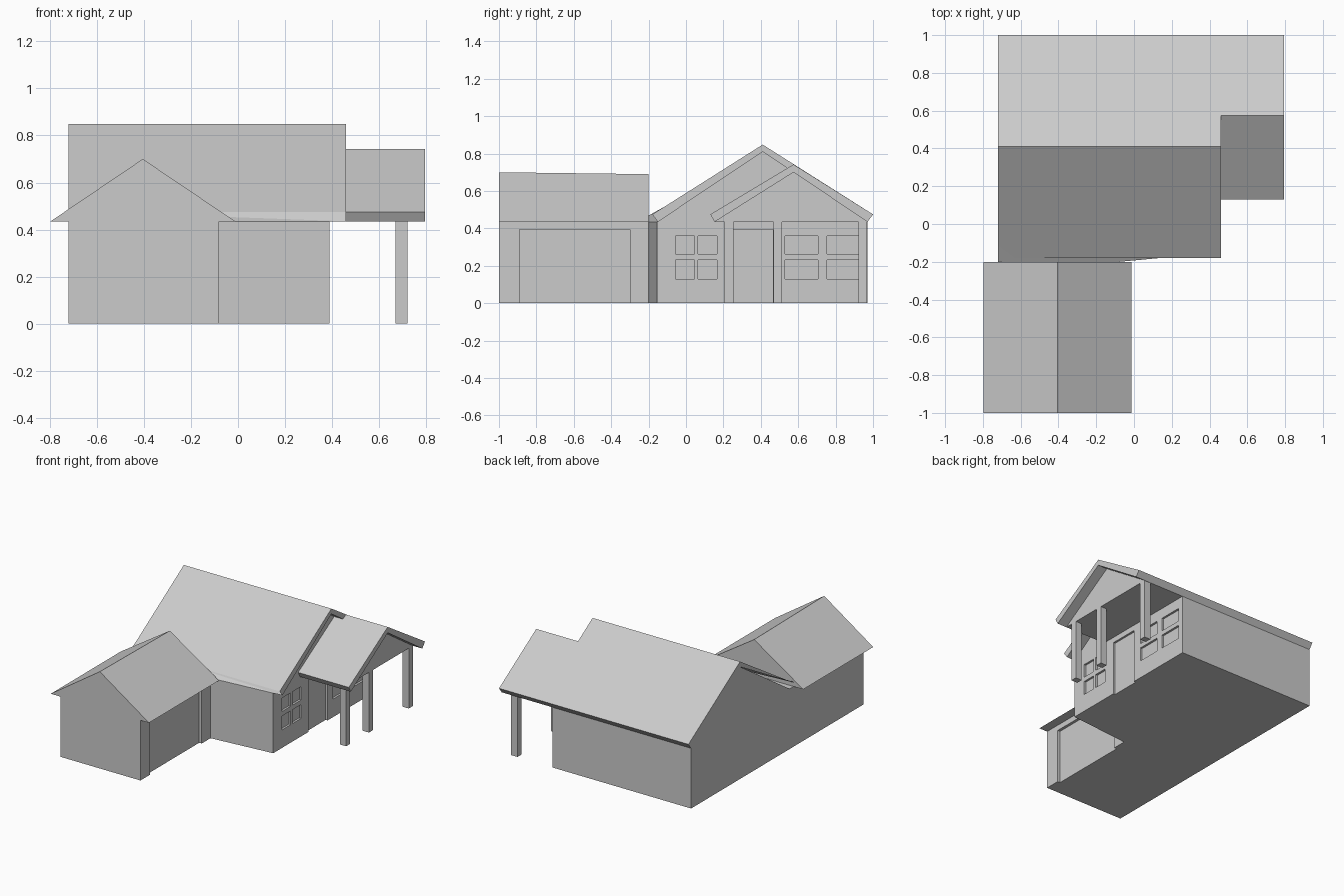
import bpy, bmesh

if "Cube" in bpy.data.objects:
    bpy.data.objects.remove(bpy.data.objects["Cube"])


def finish(name, bm):
    bmesh.ops.recalc_face_normals(bm, faces=bm.faces)
    me = bpy.data.meshes.new(name)
    bm.to_mesh(me)
    bm.free()
    ob = bpy.data.objects.new(name, me)
    bpy.context.collection.objects.link(ob)
    return ob


def prism(name, pts, axis, a, b):
    """Extrude a 2D profile from a to b along the given axis."""
    place = {'x': lambda p, t: (t, p[0], p[1]),
             'y': lambda p, t: (p[0], t, p[1]),
             'z': lambda p, t: (p[0], p[1], t)}[axis]
    bm = bmesh.new()
    ends = [[bm.verts.new(place(p, t)) for p in pts] for t in (a, b)]
    for ring in ends:
        bm.faces.new(ring)
    n = len(pts)
    for i in range(n):
        j = (i + 1) % n
        bm.faces.new((ends[0][i], ends[0][j], ends[1][j], ends[1][i]))
    return finish(name, bm)


def boxes(name, spans):
    """One mesh of separate boxes, each (x0, x1, y0, y1, z0, z1)."""
    bm = bmesh.new()
    for x0, x1, y0, y1, z0, z1 in spans:
        for v in bmesh.ops.create_cube(bm, size=1)['verts']:
            v.co = (x0 if v.co.x < 0 else x1,
                    y0 if v.co.y < 0 else y1,
                    z0 if v.co.z < 0 else z1)
    return finish(name, bm)


EAVE = 0.435

# L-shaped walls with a slightly slanted front on the main wing
walls = prism("walls", [(0.39, -0.155), (0.39, 0.97), (-0.72, 0.97),
                        (-0.72, -1), (-0.08, -1), (-0.08, -0.2)], 'z', 0, EAVE)

# Recesses: garage door, front door and two four-pane windows
recess = [(-0.10, 0.0, -0.89, -0.30, -0.05, 0.395),
          (0.375, 0.45, 0.25, 0.465, -0.05, 0.395)]
for y0, y1 in ((-0.055, 0.045), (0.065, 0.165), (0.53, 0.705), (0.755, 0.93)):
    for z0, z1 in ((0.13, 0.23), (0.263, 0.36)):
        recess.append((0.375, 0.45, y0, y1, z0, z1))
cutter = boxes("opening_cutter", recess)
cutter.hide_render = True
cutter.hide_viewport = True
cut = walls.modifiers.new("openings", 'BOOLEAN')
cut.operation = 'DIFFERENCE'
cut.solver = 'EXACT'
cut.object = cutter

# Gable fill between the walls and the main roof
prism("main_gable", [(-0.155, EAVE), (0.97, EAVE), (0.41, 0.81)], 'x', -0.72, 0.39)

# Main roof, with the lower front edge following the slanted wall
roof = prism("main_roof", [(-0.18, 0.475), (0.41, 0.848), (1.0, 0.475),
                           (0.97, EAVE), (0.41, 0.81), (-0.155, EAVE)], 'x', -0.72, 0.46)
roof.data.vertices[5].co.y = -0.26
roof.data.vertices[11].co.y = -0.15

# Garage roof, a solid gable whose ridge dips a little at the back
garage = prism("garage_roof", [(-0.797, EAVE), (-0.012, EAVE), (-0.405, 0.70)], 'y', -1, -0.2)
garage.data.vertices[5].co.z = 0.69

# Porch roof: front slope, back slope, closed gable with flat ceiling
prism("porch_roof_front", [(0.13, 0.475), (0.575, 0.742), (0.575, 0.70),
                           (0.153, EAVE)], 'x', 0.39, 0.795)
prism("porch_roof_back", [(0.575, 0.742), (1.0, 0.475), (0.97, EAVE),
                          (0.575, 0.70)], 'x', 0.46, 0.795)
prism("porch_gable", [(0.153, EAVE), (0.97, EAVE), (0.575, 0.70)], 'x', 0.39, 0.72)

# Porch posts
for i, y in enumerate((0.23, 0.49, 0.945)):
    boxes(f"porch_post_{i + 1}", [(0.67, 0.72, y - 0.023, y + 0.023, 0, EAVE)])
